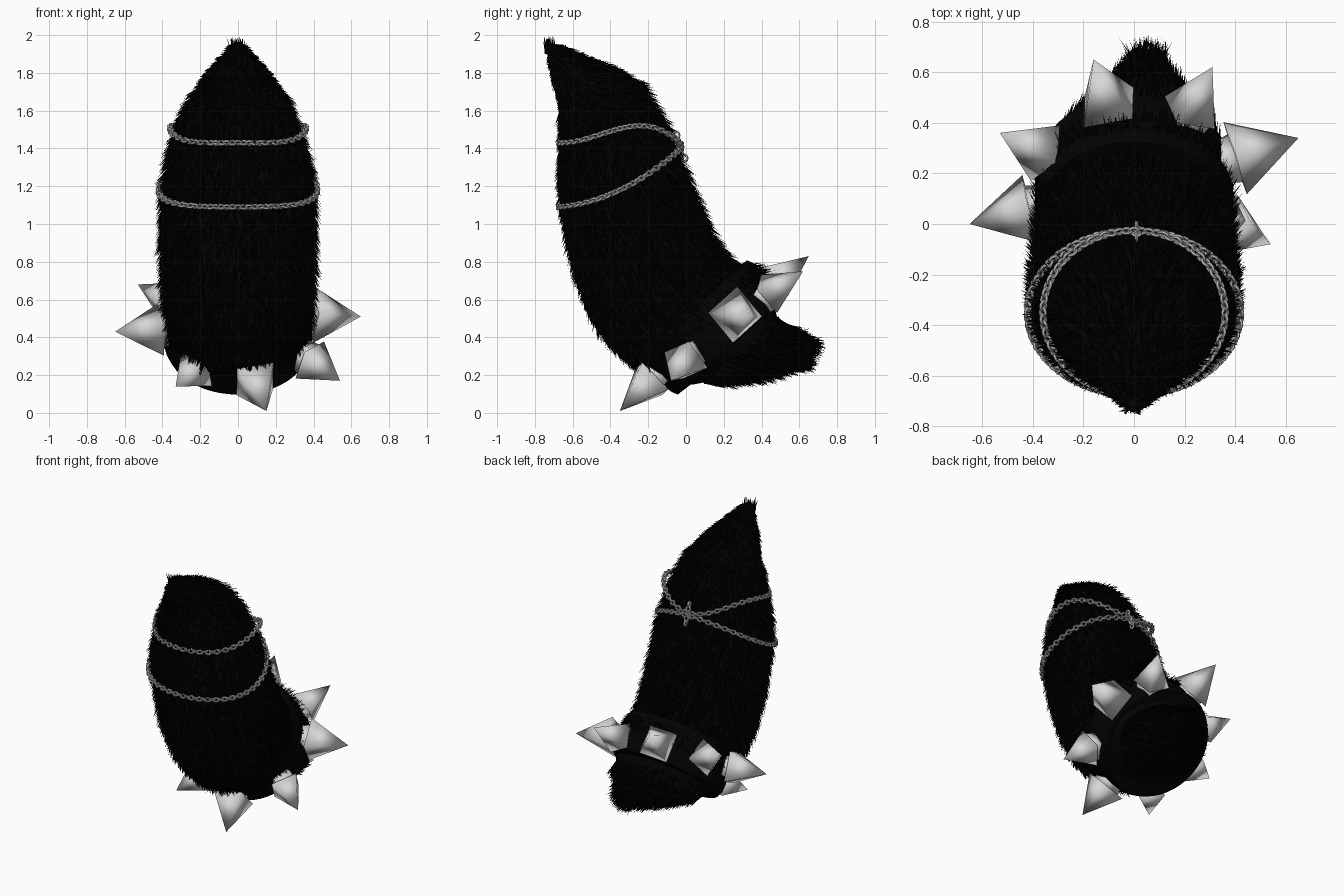
import bpy, bmesh, math, random
from mathutils import Vector, Matrix

random.seed(4)
if "Cube" in bpy.data.objects:
    bpy.data.objects.remove(bpy.data.objects["Cube"])


def material(name, value, rough=0.6):
    m = bpy.data.materials.new(name)
    m.use_nodes = True
    col = (value, value, value, 1)
    m.diffuse_color = col
    b = m.node_tree.nodes["Principled BSDF"]
    b.inputs["Base Color"].default_value = col
    b.inputs["Roughness"].default_value = rough
    return m


fur_black = material("black fur", 0.0006, 0.9)
leather = material("black leather", 0.0006, 0.8)
silver = material("silver metal", 0.68)
steel = material("grey steel", 0.45)


def finish(bm, name, mat, angle=None):
    me = bpy.data.meshes.new(name)
    bm.to_mesh(me)
    bm.free()
    me.materials.append(mat)
    ob = bpy.data.objects.new(name, me)
    bpy.context.collection.objects.link(ob)
    if angle:
        bpy.ops.object.select_all(action="DESELECT")
        ob.select_set(True)
        bpy.context.view_layer.objects.active = ob
        bpy.ops.object.shade_smooth_by_angle(angle=math.radians(angle))


# Cross-sections: front y, front z, back y, back z, half width
SECTIONS = [
    (-.735, 1.96, -.70, 1.95, .015), (-.70, 1.78, -.52, 1.87, .125),
    (-.66, 1.62, -.31, 1.77, .215), (-.65, 1.45, -.17, 1.58, .295),
    (-.655, 1.20, -.07, 1.34, .365), (-.625, .95, .025, 1.11, .38),
    (-.555, .68, .11, .93, .38), (-.435, .42, .21, .79, .37),
    (-.22, .22, .36, .72, .36), (-.03, .15, .46, .57, .36),
    (.15, .17, .49, .49, .30), (.38, .20, .545, .44, .18),
    (.57, .25, .63, .38, .07)]
LAST = len(SECTIONS) - 1


def section(t):
    """Smooth blend between neighbouring cross-sections."""
    i = min(int(t), LAST - 1)
    f = t - i
    a, b, c, d = (SECTIONS[max(0, min(LAST, i + k))] for k in (-1, 0, 1, 2))
    return [q + .5 * f * ((r - p) + f * (2*p - 5*q + 4*r - s + f * (3*(q - r) + s - p)))
            for p, q, r, s in zip(a, b, c, d)]


def skin(t, ang):
    fy, fz, by, bz, w = section(t)
    c = math.cos(ang)
    shift = .05 * max(0, t - 9) / 3
    return Vector((w * math.sin(ang) + shift,
                   (fy + by) / 2 - c * (by - fy) / 2,
                   (fz + bz) / 2 - c * (bz - fz) / 2))


def bridge(bm, loops):
    """Skin a list of closed vertex loops with quads."""
    count = len(loops[0])
    for lo, hi in zip(loops, loops[1:]):
        for k in range(count):
            n = (k + 1) % count
            bm.faces.new((lo[k], lo[n], hi[n], hi[k]))


# Furry body: lofted core
SIDES, STEPS = 40, 60
bm = bmesh.new()
rings = [[bm.verts.new(skin(LAST * j / STEPS, math.tau * k / SIDES)) for k in range(SIDES)]
         for j in range(STEPS + 1)]
bridge(bm, rings)
bm.faces.new(rings[0])
bm.faces.new(rings[-1][::-1])
bmesh.ops.recalc_face_normals(bm, faces=bm.faces)
finish(bm, "fur_body", fur_black, 60)

# Fur strands: thin blades combed from the tip towards the tail
bm = bmesh.new()


def blade(root, tip, side):
    bm.faces.new([bm.verts.new(q) for q in (root - side, root + side, tip)])


made = 0
while made < 20000:
    t, ang = random.uniform(0.05, LAST - .02), random.uniform(0, math.tau)
    if 7.9 < t < 9.7 or random.random() > .25 + section(t)[4] / .4:
        continue
    p = skin(t, ang)
    flow = (skin(min(t + .05, LAST), ang) - skin(t - .05, ang)).normalized()
    around = (skin(t, ang + .05) - skin(t, ang - .05)).normalized()
    out = around.cross(flow).normalized()
    if out.dot(p - skin(t, ang + math.pi)) < 0:
        out = -out
    back = .5 - .5 * math.cos(ang)
    length = random.uniform(.05, .09) + .07 * back * min(1, t / 4)
    if t > 9.7:
        length = random.uniform(.07, .13)
    elif t < 2:
        length *= .6
    lift = random.uniform(.25, .7)
    tip = p + (flow + out * lift + around * random.uniform(-.2, .2)).normalized() * length
    spin = random.uniform(0, math.pi)
    blade(p, tip, (around * math.cos(spin) + out * math.sin(spin)) * .008)
    made += 1

# Strands fanning from the blunt tail end
for _ in range(500):
    p = skin(LAST, math.pi).lerp(skin(LAST, 0), random.random())
    p.x += random.uniform(-.05, .05)
    tip = p + Vector((random.gauss(0, .03), random.uniform(.05, .12), random.uniform(-.06, .02)))
    blade(p, tip, Vector((random.uniform(-1, 1), 0, random.uniform(-1, 1))) * .008)

# Ragged tuft on the peak
for _ in range(60):
    p = Vector((random.gauss(-.005, .015), -.72 + random.gauss(0, .01), 1.9))
    tip = p + Vector((random.gauss(.005, .012), random.gauss(-.008, .008), random.uniform(.05, .098)))
    blade(p, tip, Vector((random.uniform(-1, 1), random.uniform(-1, 1), 0)) * .012)
finish(bm, "fur_strands", fur_black)

# Tilted collar band
centre = Vector((0, .16, .43))
axis = Vector((0, .67, -.74)).normalized()
up = Vector((0, .74, .67)).normalized()
right = Vector((1, 0, 0))
PROFILE = [(-.18, .30), (-.17, .375), (-.13, .392), (.07, .392), (.11, .375), (.12, .25)]
bm = bmesh.new()
bridge(bm, [[bm.verts.new(centre + axis * h + (right * math.cos(a) + up * math.sin(a)) * r)
             for a in (math.tau * k / 48 for k in range(48))] for h, r in PROFILE])
bmesh.ops.recalc_face_normals(bm, faces=bm.faces)
finish(bm, "collar", leather, 50)

# Pyramid spikes on short square studs: base centre, apex, base radius, twist in degrees
SPIKES = [
    ((.40, .26, .52), (.65, .34, .51), .15, 45), ((.38, .0, .28), (.54, -.08, .17), .125, 30),
    ((.09, -.18, .18), (.15, -.35, .01), .14, 45), ((-.22, -.10, .23), (-.33, -.24, .14), .12, 60),
    ((-.41, .06, .44), (-.65, .0, .43), .145, 60), ((-.35, .28, .58), (-.53, .36, .68), .125, 30),
    ((-.10, .46, .68), (-.16, .65, .83), .14, 45), ((.22, .44, .63), (.31, .62, .75), .12, 60)]
for i, (base, apex, radius, degrees) in enumerate(SPIKES):
    base, apex = Vector(base), Vector(apex)
    height = (apex - base).length
    out = (apex - base).normalized()
    tangent = axis.cross(out).normalized()
    frame = Matrix((tangent, out.cross(tangent), out)).transposed().to_4x4()
    twist = Matrix.Rotation(math.radians(degrees), 4, "Z")
    bm = bmesh.new()
    for r1, r2, low, high in ((.085, .1, -.07, .005), (radius, 0, 0, height)):
        place = Matrix.Translation(base + out * (low + high) / 2) @ frame @ twist
        bmesh.ops.create_cone(bm, cap_ends=True, segments=4, radius1=r1, radius2=r2,
                              depth=high - low, matrix=place)
    bmesh.ops.remove_doubles(bm, verts=bm.verts, dist=.0005)
    bmesh.ops.recalc_face_normals(bm, faces=bm.faces)
    finish(bm, f"collar_spike_{i + 1}", silver, 180)


def add_link(bm, pos, along, across, length, width, wire):
    """One oval chain link."""
    normal = along.cross(across).normalized()
    grid = []
    for k in range(10):
        a = math.tau * k / 10
        radial = along * math.cos(a) + across * math.sin(a)
        mid = pos + along * math.cos(a) * length / 2 + across * math.sin(a) * width / 2
        grid.append([bm.verts.new(mid + (radial * math.cos(b) + normal * math.sin(b)) * wire)
                     for b in (math.tau * j / 5 for j in range(5))])
    bridge(bm, grid + grid[:1])


# Chains wrapped around the body, crossing at the back
def chain(name, half_width, height, count):
    def path(a):
        c = math.cos(a)
        return Vector((half_width * math.sin(a), -.35 - .324 * c, height(c)))
    bm = bmesh.new()
    for k in range(count):
        a = math.tau * k / count
        along = (path(a + .02) - path(a - .02)).normalized()
        outward = Vector((math.sin(a), -math.cos(a), 0))
        flat = along.cross(outward).normalized()
        outward = flat.cross(along)
        across = (flat + outward * (1 if k % 2 else -1)).normalized()
        add_link(bm, path(a), along, across, .036, .027, .0075)
    bmesh.ops.recalc_face_normals(bm, faces=bm.faces)
    finish(bm, name, steel, 60)


chain("upper_chain", .36, lambda c: 1.505 - .081 * c - .08 * c**2 + .086 * c**3, 76)
chain("lower_chain", .42, lambda c: 1.18 - .155 * c + .065 * c**2, 88)

# Clasp hanging where the chains cross
bm = bmesh.new()
down = Vector((0, .35, -1)).normalized()
for k in range(5):
    across = Vector((1, 0, 0)) if k % 2 else down.cross(Vector((1, 0, 0)))
    add_link(bm, Vector((.01, -.03, 1.41)) + down * .032 * (k - 2), down, across, .036, .03, .007)
bmesh.ops.recalc_face_normals(bm, faces=bm.faces)
finish(bm, "chain_clasp", silver, 60)
